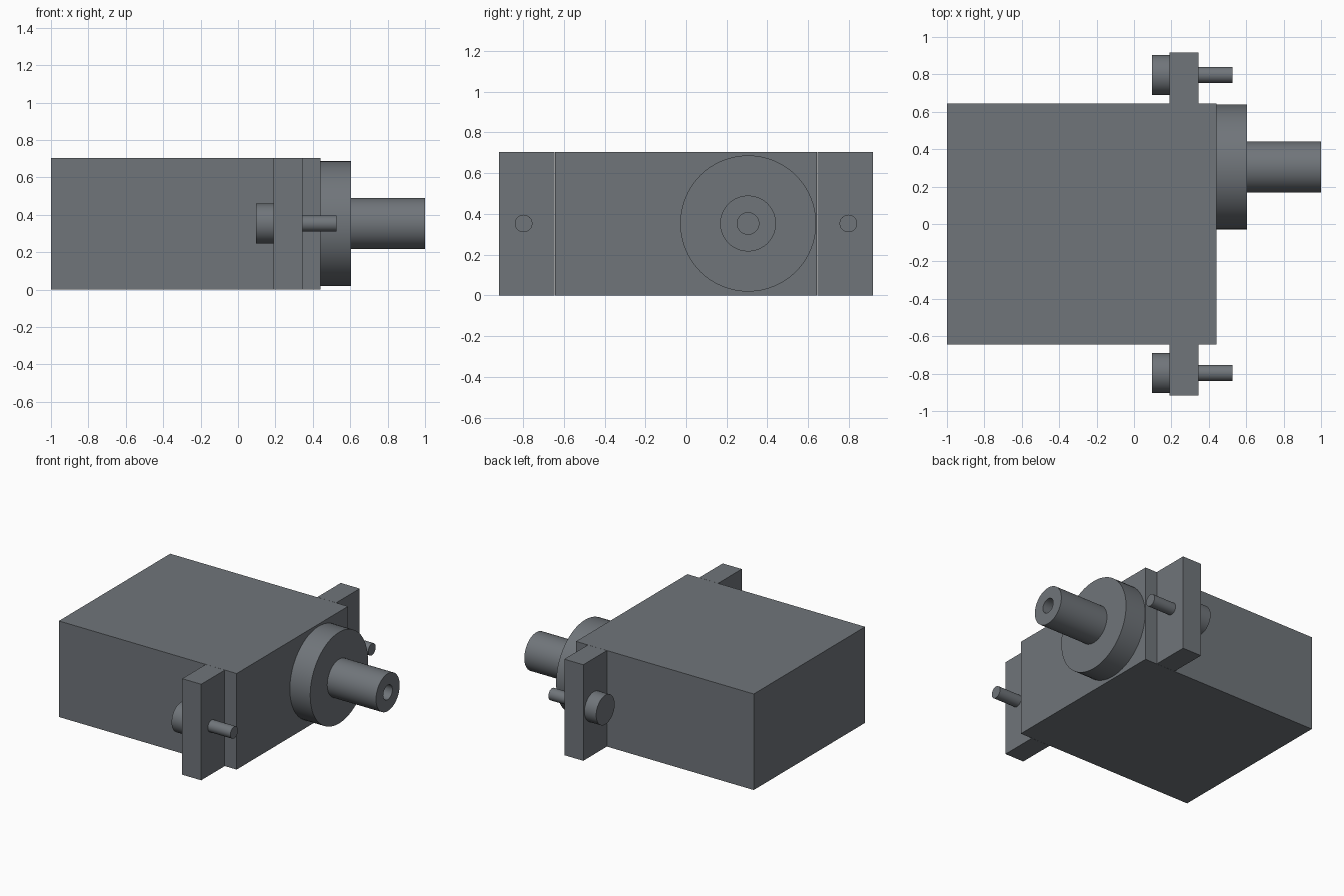
import bpy, bmesh
from math import tau, radians
from mathutils import Vector

if "Cube" in bpy.data.objects:
    bpy.data.objects.remove(bpy.data.objects["Cube"])

MID_Z = 0.353

# Dark grey plastic and metal
dark = bpy.data.materials.new("dark_grey")
dark.diffuse_color = (0.162, 0.178, 0.195, 1)
dark.use_nodes = True
dark.node_tree.nodes["Principled BSDF"].inputs["Base Color"].default_value = dark.diffuse_color


def finish(bm, name):
    bmesh.ops.recalc_face_normals(bm, faces=bm.faces)
    mesh = bpy.data.meshes.new(name)
    bm.to_mesh(mesh)
    bm.free()
    mesh.materials.append(dark)
    obj = bpy.data.objects.new(name, mesh)
    bpy.context.collection.objects.link(obj)
    return obj


def box(name, lo, hi):
    lo, hi = Vector(lo), Vector(hi)
    bm = bmesh.new()
    bmesh.ops.create_cube(bm, size=1)
    bmesh.ops.scale(bm, vec=hi - lo, verts=bm.verts)
    bmesh.ops.translate(bm, vec=(lo + hi) / 2, verts=bm.verts)
    return finish(bm, name)


def lathe(name, profile, y, steps=64):
    """Turn an (x, radius) profile around an axis parallel to x."""
    bm = bmesh.new()
    verts = [bm.verts.new((x, y, MID_Z + r)) for x, r in profile]
    edges = [bm.edges.new(pair) for pair in zip(verts, verts[1:])]
    bmesh.ops.spin(bm, geom=verts + edges, cent=(0, y, MID_Z), axis=(1, 0, 0),
                   angle=tau, steps=steps)
    bmesh.ops.remove_doubles(bm, verts=bm.verts, dist=1e-5)
    obj = finish(bm, name)
    bpy.ops.object.select_all(action='DESELECT')
    obj.select_set(True)
    bpy.context.view_layer.objects.active = obj
    bpy.ops.object.shade_smooth_by_angle(angle=radians(30))
    return obj


# Motor housing
box("housing", (-1, -0.644, 0), (0.44, 0.644, 0.703))

# Round boss and hollow-ended output shaft
lathe("output_boss", [(0.44, 0), (0.44, 0.334), (0.605, 0.334), (0.605, 0)], 0.305)
lathe("output_shaft", [(0.605, 0), (0.605, 0.137), (1, 0.137), (1, 0.053),
                       (0.7, 0.053), (0.7, 0)], 0.305)

# Mounting ears and their screws on both sides
for side, s in (("left", -1), ("right", 1)):
    y0, y1 = sorted((s * 0.645, s * 0.917))
    box(f"mounting_ear_{side}", (0.19, y0, 0), (0.344, y1, 0.703))
    lathe(f"mounting_screw_{side}",
          [(0.095, 0), (0.095, 0.107), (0.19, 0.107), (0.19, 0.043),
           (0.527, 0.043), (0.527, 0)], s * 0.797, steps=48)
